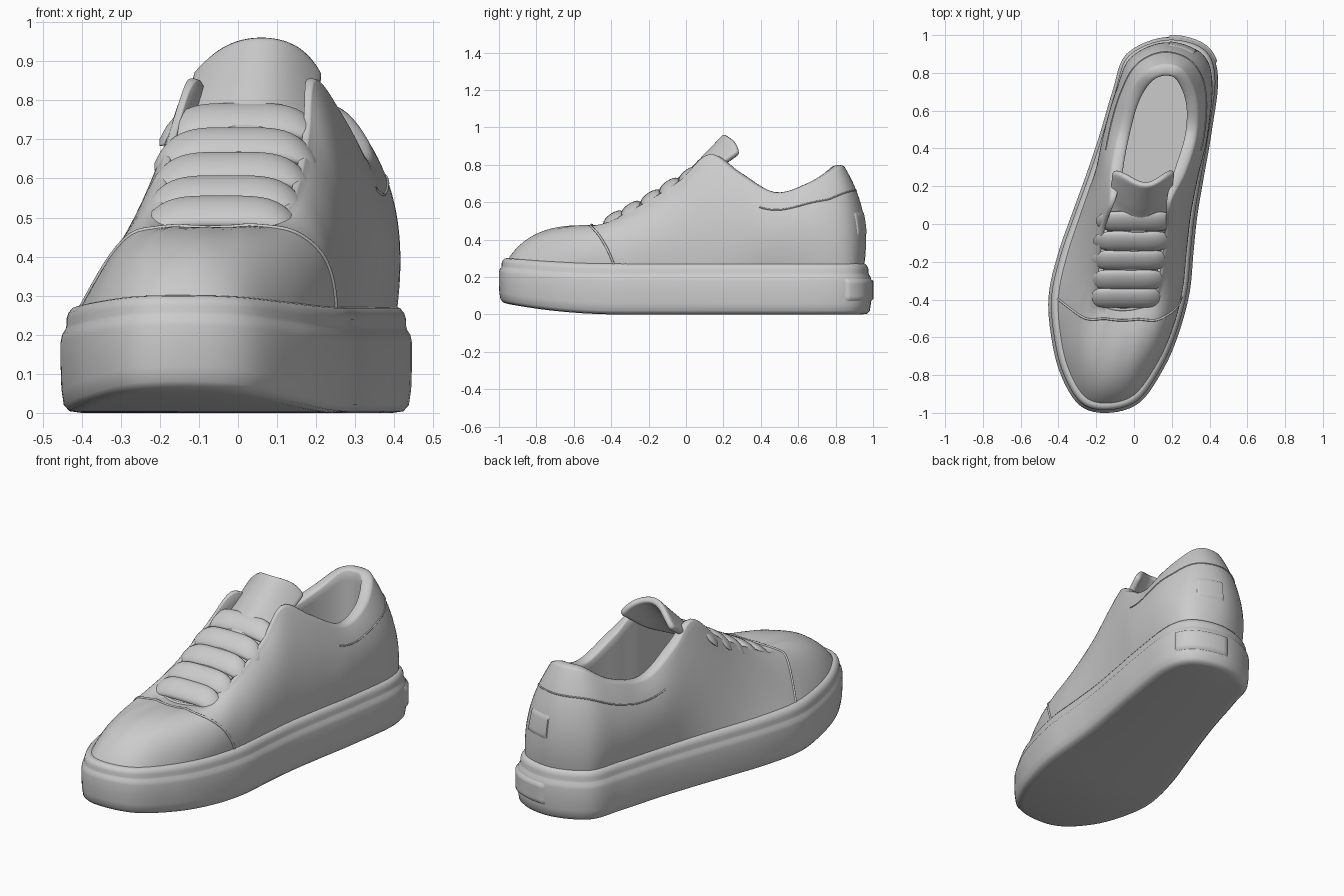
import bpy, bmesh, math
from mathutils import Vector

if "Cube" in bpy.data.objects:
    bpy.data.objects.remove(bpy.data.objects["Cube"])

# Matching loops, clockwise from toe (0) round to heel (11) and back
SOLE = [(-.14, -1), (-.29, -.958), (-.395, -.78), (-.445, -.55), (-.45, -.36), (-.40, -.15),
        (-.33, .05), (-.25, .27), (-.18, .48), (-.115, .7), (-.04, .9), (.17, .99),
        (.375, .94), (.445, .78), (.41, .48), (.37, .25), (.335, .04), (.315, -.15),
        (.295, -.36), (.24, -.57), (.16, -.76), (.03, -.945)]
MID = [(-.13, -.89, .37), (-.25, -.845, .365), (-.315, -.67, .38), (-.325, -.48, .40),
       (-.305, -.31, .43), (-.26, -.12, .5), (-.218, .07, .56), (-.185, .27, .53),
       (-.15, .48, .5), (-.09, .7, .5), (-.01, .87, .53), (.16, .945, .55),
       (.335, .885, .54), (.398, .72, .54), (.385, .48, .5), (.335, .27, .53),
       (.285, .08, .58), (.265, -.1, .5), (.245, -.28, .44), (.21, -.46, .41),
       (.125, -.67, .38), (0, -.845, .365)]
TOP = [(-.06, -.46, .47), (-.13, -.45, .475), (-.19, -.42, .485), (-.205, -.33, .535),
       (-.2, -.2, .605), (-.175, -.03, .715), (-.13, .12, .85), (-.125, .27, .75),
       (-.09, .47, .64), (-.03, .68, .685), (.06, .81, .77), (.17, .85, .785),
       (.27, .81, .77), (.337, .66, .69), (.335, .47, .64), (.275, .27, .75),
       (.2, .12, .85), (.185, -.03, .715), (.165, -.2, .605), (.14, -.33, .535),
       (.1, -.42, .485), (.02, -.45, .475)]
N = 132
TS = [22 * i / N for i in range(N)]


def spline(pts, t, closed=True):
    """Catmull-Rom point at station t."""
    n = len(pts)
    i = math.floor(t) if closed else min(int(t), n - 2)
    f = t - i
    pick = (lambda k: k % n) if closed else (lambda k: max(0, min(n - 1, k)))
    a, b, c, d = (Vector(pts[pick(i + k)]).to_3d() for k in (-1, 0, 1, 2))
    return b + .5 * f * (c - a + f * (2 * a - 5 * b + 4 * c - d + f * (3 * (b - c) + d - a)))


def inward(pts, t):
    d = spline(pts, t + .02) - spline(pts, t - .02)
    return Vector((d.y, -d.x, 0)).normalized()


def sole_point(t, inset, z):
    p = spline(SOLE, t) + inward(SOLE, t) * inset
    lift = .065 * max(0, (-p.y - .35) / .65) ** 2
    p.z = z + lift * (1 - .5 * z / .28)
    return p


def upper_point(t, v, out=0):
    b, m, p = sole_point(t, .04, .25), spline(MID, t), spline(TOP, t)
    k = (m - b).length / ((m - b).length + (p - m).length)
    k = max(.22, min(.6, k))
    q = (b * (v - k) * (v - 1) / k + m * v * (v - 1) / (k * (k - 1))
         + p * v * (v - k) / (1 - k))
    return q - inward(SOLE, t) * out


def finish(ob, angle=40):
    bpy.ops.object.select_all(action='DESELECT')
    ob.select_set(True)
    bpy.context.view_layer.objects.active = ob
    bpy.ops.object.shade_smooth_by_angle(angle=math.radians(angle))
    return ob


def loft(name, rows, closed=True, fill=(), angle=40):
    """Skin rows of points; fill lists the rows capped with cross strips."""
    bm = bmesh.new()
    vs = [[bm.verts.new(p) for p in row] for row in rows]
    n = len(rows[0])
    for a, b in zip(vs, vs[1:]):
        for i in range(n if closed else n - 1):
            j = (i + 1) % n
            bm.faces.new((a[i], a[j], b[j], b[i]))
    for r in fill:
        row = vs[r]
        for i in range(n // 2):
            loop = [row[i], row[i + 1], row[(n - i - 1) % n], row[(n - i) % n]]
            bm.faces.new(list(dict.fromkeys(loop)))
    bmesh.ops.recalc_face_normals(bm, faces=bm.faces)
    me = bpy.data.meshes.new(name)
    bm.to_mesh(me)
    bm.free()
    ob = bpy.data.objects.new(name, me)
    bpy.context.collection.objects.link(ob)
    return finish(ob, angle)


def seam(name, pts, radius):
    cu = bpy.data.curves.new(name, 'CURVE')
    cu.dimensions = '3D'
    cu.bevel_depth, cu.bevel_resolution = radius, 2
    sp = cu.splines.new('POLY')
    sp.points.add(len(pts) - 1)
    for q, p in zip(sp.points, pts):
        q.co = (*p, 1)
    bpy.context.collection.objects.link(bpy.data.objects.new(name, cu))


def patch(name, f, t0, t1, raise_by):
    """Thin patch over surface f(t, v, out), its border sunk into the surface."""
    rows = []
    for j in range(9):
        row = []
        for i in range(17):
            edge = i in (0, 16) or j in (0, 8)
            row.append(f(t0 + (t1 - t0) * i / 16, j / 8, -.01 if edge else raise_by))
        rows.append(row)
    loft(name, rows, closed=False, angle=60)


# Sole: side wall stepping softly into a narrow top band
profile = [(.05, 0), (.022, .004), (.008, .02), (.002, .06), (0, .12), (0, .18), (.004, .2),
           (.012, .212), (.015, .222), (.015, .24), (.02, .255), (.03, .268), (.042, .272),
           (.07, .272)]
loft("sole", [[sole_point(t, d, z) for t in TS] for d, z in profile], fill=(0, -1), angle=60)

# Upper: outer wall, padded collar rim, inner lining and insole
rows = [[upper_point(t, j / 18) for t in TS] for j in range(19)]


def rim_point(t, a, drop):
    p = spline(TOP, t)
    k = max(0, min(1, (p.y - .05) / .25))
    k = .3 + .7 * k * k * (3 - 2 * k)
    q = p + inward(TOP, t) * .032 * k * (1 - math.cos(a))
    q.z += .014 * k * math.sin(a)
    q.z += (.3 - q.z) * drop
    return q


rows += [[rim_point(t, math.pi * j / 6, 0) for t in TS] for j in range(1, 7)]
rows += [[rim_point(t, math.pi, d) for t in TS] for d in (.1, .4, .7, .95, 1)]
loft("upper", rows, fill=(-1,), angle=60)

# Tongue: arched sheet rising out of the throat and curling back at its sides
PATH = [(0, -.46, .445), (0, -.25, .58), (0, 0, .74), (0, .1, .835), (0, .215, .955)]
rows = []
for j in range(25):
    row = []
    for i in range(21):
        u = i / 10 - 1
        p = spline(PATH, 4 * j / 24 * (1 - .16 * u * u), False)
        g = (p.y + .4) / .6
        p.x = -.045 + .105 * g + u * (.14 + .02 * g)
        p.y += .17 * u * u * max(0, g) ** 2
        p.z -= .02 * u * u
        row.append(p)
    rows.append(row)
tongue = loft("tongue", rows, closed=False, angle=60)
mod = tongue.modifiers.new("thickness", 'SOLIDIFY')
mod.thickness, mod.offset = .035, 0
mod = tongue.modifiers.new("soften", 'SUBSURF')
mod.levels = mod.render_levels = 1

# Laces: five flat bars across the throat, ends blending into the eyestays
along, up = Vector((0, .82, .57)), Vector((0, -.57, .82))
BARS = [(.015, .752), (-.09, .69), (-.19, .627), (-.295, .567), (-.39, .515)]
for n, (y, z) in enumerate(BARS):
    rows = []
    for i in range(25):
        u = i / 12 - 1
        taper = max(.05, 1 - abs(u) ** 5) ** .5
        c = Vector((.01 + .13 * (y - .02) + .21 * u, y, z - .06 * u ** 4))
        rows.append([c + (along * .062 * math.cos(a) + up * .026 * math.sin(a)) * taper
                     for a in (math.tau * k / 20 for k in range(20))])
    loft(f"lace_{n + 1}", rows, fill=(0, -1), angle=60)

# Seams: toe arch and heel collar line
seam("toe_seam", [upper_point(t, .93 - .88 * abs(t / 3.8) ** 3)
                  for t in (i * .095 - 3.8 for i in range(81))], .006)
seam("collar_seam", [upper_point(t, .76) for t in (7.6 + i / 10 for i in range(69))], .004)

# Blank heel patches on the upper and the sole
patch("heel_tab", lambda t, v, o: upper_point(t, .29 + .27 * v, o), 11.1, 11.9, .005)
patch("sole_heel_patch", lambda t, v, o: sole_point(t, -o, .065 + .13 * v), 11, 12.7, .01)
